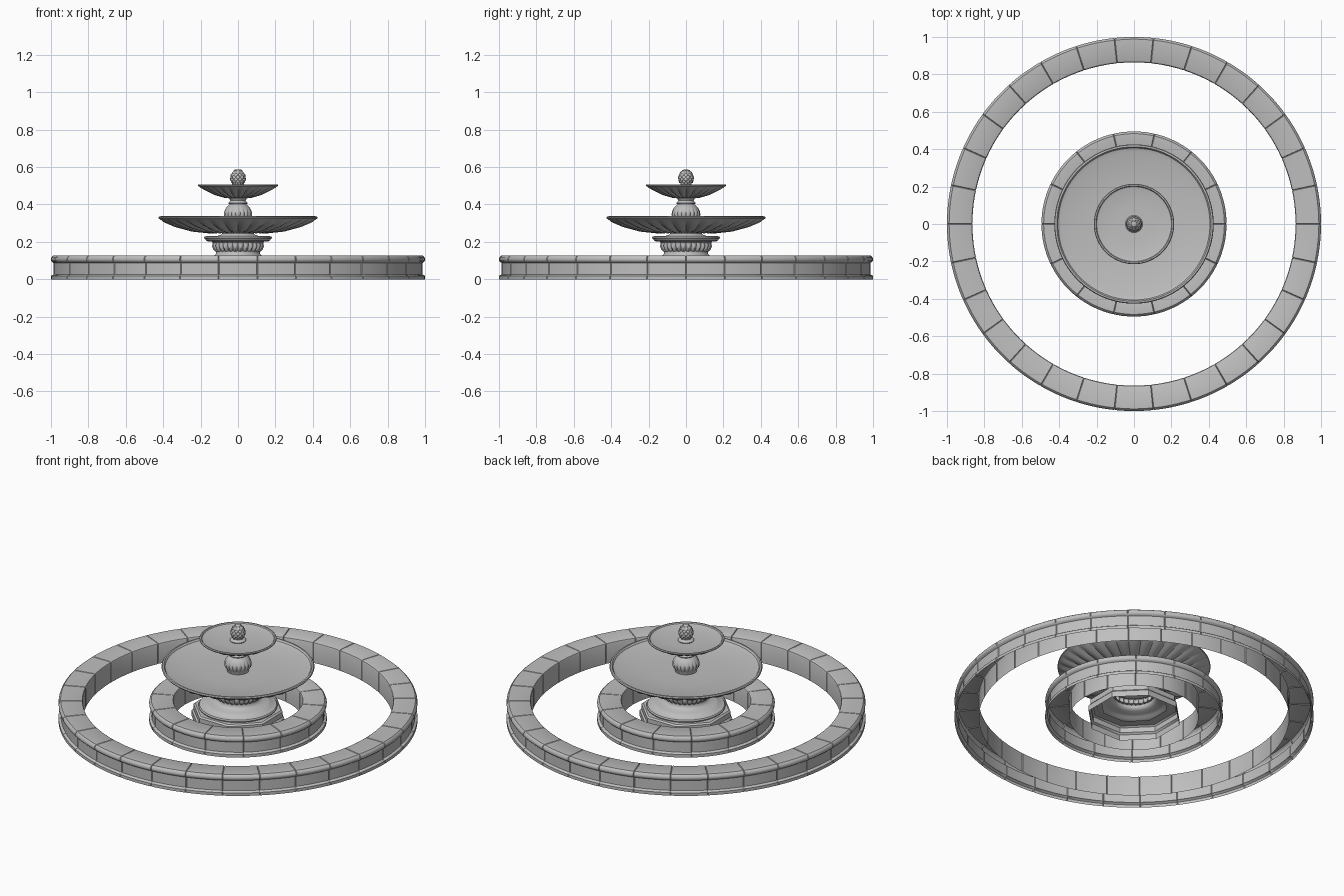
import bpy, bmesh, math
from math import pi, sin, cos, tau
from mathutils import Matrix, Vector

cube = bpy.data.objects.get("Cube")
if cube:
    bpy.data.objects.remove(cube, do_unlink=True)

stone = bpy.data.materials.new("grey stone")
stone.use_nodes = True
STONE = (0.52, 0.52, 0.52, 1)
stone.diffuse_color = STONE
stone.node_tree.nodes["Principled BSDF"].inputs["Base Color"].default_value = STONE


def finish(name, bm, angle=35):
    bmesh.ops.remove_doubles(bm, verts=bm.verts, dist=1e-5)
    mesh = bpy.data.meshes.new(name)
    bm.to_mesh(mesh)
    bm.free()
    mesh.materials.append(stone)
    obj = bpy.data.objects.new(name, mesh)
    bpy.context.collection.objects.link(obj)
    bpy.ops.object.select_all(action='DESELECT')
    obj.select_set(True)
    bpy.context.view_layer.objects.active = obj
    bpy.ops.object.shade_smooth_by_angle(angle=math.radians(angle))
    return obj


def revolve(name, profile, angles, shape=None):
    """Turn a profile about z; shape(index, angle, point) may move each point."""
    bm = bmesh.new()
    cols = []
    for i, a in enumerate(angles):
        col = []
        for p in profile:
            r, z = shape(i, a, p) if shape else p[:2]
            col.append(bm.verts.new((r * cos(a), r * sin(a), z)))
        cols.append(col)
    for i, c in enumerate(cols):
        d = cols[(i + 1) % len(cols)]
        for k in range(len(profile) - 1):
            bm.faces.new((c[k], d[k], d[k + 1], c[k + 1]))
    return finish(name, bm)


def even(n, start=0.0):
    return [start + tau * i / n for i in range(n)]


def fluted(name, profile, lobes, steps=6):
    """Revolved shape with lobes; the third value of a point is lobe depth."""
    def shape(i, a, p):
        bulge = abs(sin(lobes * a / 2)) * (p[2] if len(p) > 2 else 0)
        return p[0] + 0.6 * bulge, p[1] - 0.6 * bulge
    return revolve(name, profile, even(lobes * steps), shape)


def block_ring(name, radius, blocks, steps=5):
    """Open-bottomed kerb of moulded blocks with narrow joints."""
    section = [(0, 0), (0, .018), (-.005, .022), (-.014, .026), (-.014, .088),
               (-.006, .093), (-.001, .099), (0, .108), (-.003, .118),
               (-.012, .126), (-.125, .126), (-.133, .122), (-.136, .115), (-.136, 0)]
    profile = [(radius + r, z) for r, z in section]
    half = .003 / radius
    pitch = tau / blocks
    angles = []
    for b in range(blocks):
        angles.append(b * pitch)
        for s in range(steps + 1):
            angles.append(b * pitch + half + (pitch - 2 * half) * s / steps)
    middle = radius - .068

    def joint(i, a, p):
        if i % (steps + 2):
            return p
        return p[0] + (middle - p[0]) * .05, p[1] * .97
    return revolve(name, profile, angles, joint)


# Pool kerbs
block_ring("outer_pool_kerb", 1.0, 30)
block_ring("inner_pool_kerb", .495, 14)

# Eight-sided plinth
revolve("octagonal_plinth", [(.265, 0), (.265, .035), (.255, .045), (.255, .075),
                             (.245, .083), (.19, .083)], even(8, pi / 8))

# Round foot mouldings and shaft
revolve("pedestal_foot", [(.205, .08), (.218, .086), (.22, .093), (.215, .1),
                          (.195, .103), (.185, .112), (.165, .118), (.135, .122),
                          (.122, .13), (.117, .14), (.117, .15), (.11, .155)], even(64))

# Lobed cup under the large bowl
fluted("pedestal_cup", [(.108, .148), (.115, .155, .012), (.124, .17, .016),
                        (.13, .185, .016), (.132, .198, .006), (.14, .201)], 28)
revolve("pedestal_lip", [(.13, .2), (.16, .202), (.172, .208), (.176, .216),
                         (.181, .219), (.181, .227), (.172, .23), (.11, .232),
                         (.092, .237), (.086, .244), (.088, .255)], even(64))

# Large fluted bowl with a shallow dished top
fluted("large_bowl", [(.07, .252), (.15, .25, .008), (.24, .262, .012),
                      (.33, .287, .013), (.395, .311, .009), (.416, .32),
                      (.424, .324), (.426, .33), (.422, .336), (.413, .337),
                      (.406, .327), (.385, .32), (.2, .309), (0, .305)], 32)

# Gadrooned orb and neck
fluted("orb", [(.06, .3), (.063, .318), (.067, .335, .008), (.071, .35, .01),
               (.069, .368, .01), (.061, .385, .008), (.046, .4, .004),
               (.038, .404)], 18)
revolve("upper_neck", [(.036, .4), (.05, .403), (.052, .409), (.045, .413),
                       (.041, .42), (.045, .43), (.055, .437), (.055, .445)], even(40))

# Small fluted bowl
fluted("small_bowl", [(.03, .437), (.07, .439, .006), (.12, .455, .008),
                      (.165, .476, .008), (.195, .49, .005), (.207, .495),
                      (.214, .498), (.215, .503), (.211, .507), (.204, .507),
                      (.2, .501), (.185, .497), (.1, .491), (0, .49)], 24)

# Finial foot and cone of overlapping scales
revolve("finial_foot", [(.044, .488), (.046, .495), (.04, .501), (.026, .505),
                        (.024, .512), (.03, .516)], even(32))


def cone_radius(t):
    return .037 * sin(pi * min(1, .2 + .8 * t)) ** .65 if t < 1 else .003


bm = bmesh.new()
bmesh.ops.create_uvsphere(bm, u_segments=20, v_segments=12, radius=1,
                          matrix=Matrix.Translation((0, 0, .547))
                          @ Matrix.Diagonal((.036, .036, .041, 1)))
ROWS, SCALES = 7, 10
for row in range(ROWS):
    t = row / ROWS
    r = cone_radius(t)
    for a in even(SCALES, (row % 2) * pi / SCALES):
        place = (Matrix.Translation((r * cos(a), r * sin(a), .514 + .072 * t))
                 @ Matrix.Rotation(a, 4, 'Z') @ Matrix.Rotation(-.45 * t, 4, 'Y')
                 @ Matrix.Diagonal((.006, max(.004, r * .3), .011, 1)))
        bmesh.ops.create_uvsphere(bm, u_segments=8, v_segments=6, radius=1, matrix=place)
finish("finial_cone", bm, 40)
